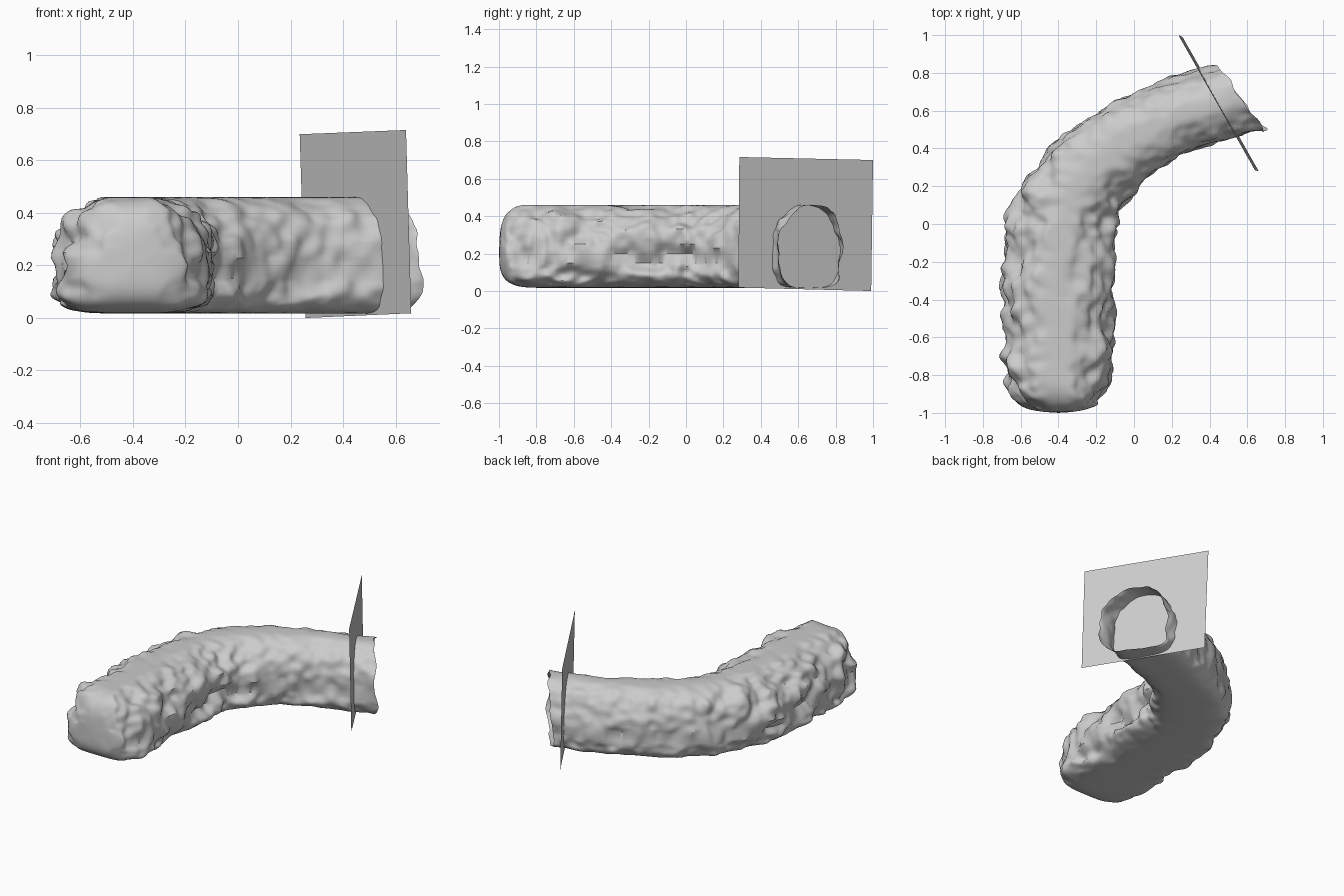
import bpy, bmesh, math
from mathutils import Vector, noise

if "Cube" in bpy.data.objects:
    bpy.data.objects.remove(bpy.data.objects["Cube"])

# Left / right walls of the passage seen from above, closed end to open mouth
LEFT = [(-.675, -.76), (-.68, -.45), (-.67, -.1), (-.615, .12), (-.52, .30), (-.38, .46),
        (-.2, .59), (0, .69), (.2, .77), (.43, .835)]
RIGHT = [(-.125, -.76), (-.12, -.45), (-.12, -.1), (-.095, .03), (-.05, .11), (.03, .21),
         (.13, .30), (.25, .365), (.42, .43), (.695, .51)]
CENTRE_Z, UP, DOWN = 0.2, 0.26, 0.183
SEGMENTS, RINGS, CAP_RINGS = 96, 180, 34


def rail(points, t):
    """Catmull-Rom point on a wall, t from 0 to 1."""
    n = len(points) - 1
    i = min(int(t * n), n - 1)
    f = t * n - i
    p = [Vector(points[min(max(k, 0), n)]) for k in range(i - 1, i + 3)]
    return 0.5 * (2 * p[1] + (p[2] - p[0]) * f + (2 * p[0] - 5 * p[1] + 4 * p[2] - p[3]) * f ** 2
                  + (3 * p[1] - p[0] - 3 * p[2] + p[3]) * f ** 3)


def power(v, e):
    return math.copysign(abs(v) ** e, v)


def section(a):
    """Rounded arch with a flat floor."""
    c, s = math.cos(a), math.sin(a)
    e = 2 / 2.4 if s > 0 else 2 / 4.2
    return power(c, e), power(s, e) * (UP if s > 0 else DOWN)


def roughness(p, rock):
    """Blocky ledges plus fine grain."""
    q = Vector((p.x, p.y, p.z * 1.2))
    ledge = noise.noise(q * 7)
    ledge = power(ledge, 0.8) * 0.034
    return (ledge + noise.noise(q * 15 + Vector((5, 3, 1))) * 0.024) * rock


def make_ring(bm, left, right, wide, tall, push, rock):
    mid, half = (left + right) / 2, (right - left) / 2
    ring = []
    for k in range(SEGMENTS):
        u, w = section(2 * math.pi * k / SEGMENTS)
        xy = mid + half * u * wide + push
        p = Vector((xy.x, xy.y, CENTRE_Z + w * tall))
        side = half.normalized() * u * wide
        # rock relief moves the walls and roof slopes, leaving crown and floor flat
        d = roughness(p, rock)
        p += Vector((side.x, side.y, 0)) * d * 1.3
        if w > 0:
            p.z = min(p.z + d * w / UP * abs(u) * 1.3, 0.46)
        ring.append(bm.verts.new(p))
    return ring


def finish(bm, name):
    bmesh.ops.recalc_face_normals(bm, faces=bm.faces)
    mesh = bpy.data.meshes.new(name)
    bm.to_mesh(mesh)
    bm.free()
    obj = bpy.data.objects.new(name, mesh)
    bpy.context.collection.objects.link(obj)
    return obj


# Cave passage: rounded closed end, bend, open mouth
bm = bmesh.new()
rings = []
l0, r0 = rail(LEFT, 0), rail(RIGHT, 0)
for i in range(1, CAP_RINGS):
    a = math.pi / 2 * (1 - i / CAP_RINGS)
    depth = math.sin(a) ** (2 / 2.5)
    wide = (1 - depth ** 2.5) ** (1 / 2.5)
    tall = (1 - depth ** 3.4) ** (1 / 3.4)
    rings.append(make_ring(bm, l0, r0, wide, tall, Vector((0, -0.238 * depth)), 1.0))
for i in range(RINGS + 1):
    t = i / RINGS
    rock = 1.0 - 0.5 * min(max((t - .3) / .3, 0), 1)
    rings.append(make_ring(bm, rail(LEFT, t), rail(RIGHT, t), 1, 1, Vector((0, 0)), rock))
for a, b in zip(rings, rings[1:]):
    for k in range(SEGMENTS):
        j = (k + 1) % SEGMENTS
        bm.faces.new((a[k], a[j], b[j], b[k]))
tip = bm.verts.new((-0.4, -1.0, CENTRE_Z + .005))
for k in range(SEGMENTS):
    bm.faces.new((rings[0][(k + 1) % SEGMENTS], rings[0][k], tip))

# Ragged edge at the mouth
for ring, amount in ((rings[-1], 1), (rings[-2], .7), (rings[-3], .4)):
    for v in ring:
        v.co += Vector((.87, .5, 0)) * noise.noise(v.co * 9) * .03 * amount
passage = finish(bm, "cave_passage")
bpy.context.view_layer.objects.active = passage
passage.select_set(True)
bpy.ops.object.shade_smooth_by_angle(angle=math.radians(40))

# Flat sheet standing across the mouth
bm = bmesh.new()
bm.faces.new([bm.verts.new(c) for c in (
    (.257, .99, 0), (.66, .28, .018), (.64, .285, .716), (.235, 1.0, .70))])
finish(bm, "entrance_sheet")
